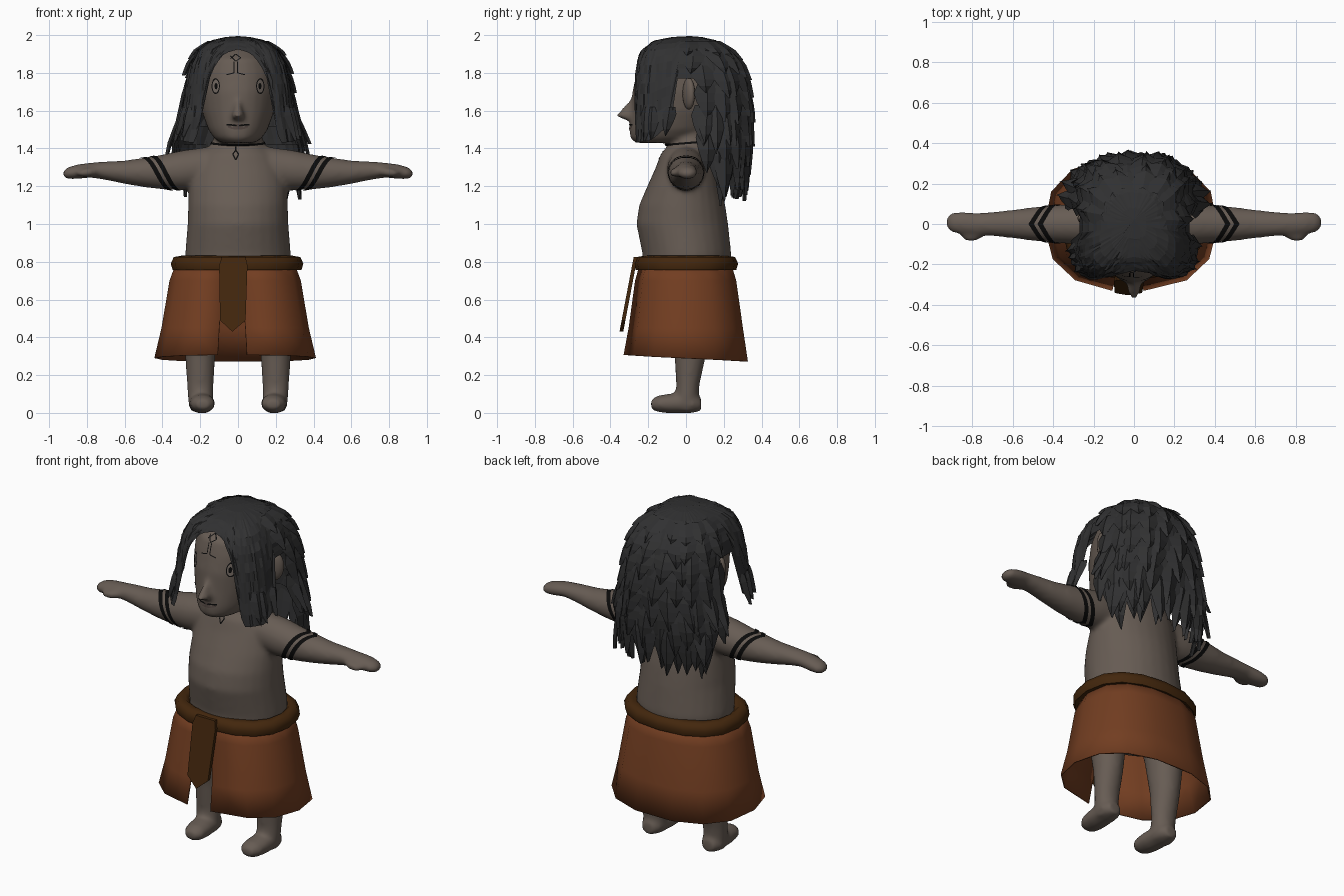
import bpy, bmesh, math, random
from math import sin, cos, pi, radians
from mathutils import Vector
from mathutils.bvhtree import BVHTree

if "Cube" in bpy.data.objects:
    bpy.data.objects.remove(bpy.data.objects["Cube"])

random.seed(4)


def mat(name, c):
    m = bpy.data.materials.new(name)
    m.diffuse_color = (*c, 1)
    m.use_nodes = True
    m.node_tree.nodes["Principled BSDF"].inputs["Base Color"].default_value = m.diffuse_color
    return m


SKIN = mat("skin", (0.135, 0.107, 0.088))
HAIR = mat("hair", (0.030, 0.030, 0.031))
CLOTH = mat("rust_cloth", (0.168, 0.047, 0.015))
BELT = mat("brown_leather", (0.056, 0.020, 0.004))
INK = mat("black_ink", (0.003, 0.003, 0.003))
EYE = mat("eye_grey", (0.17, 0.14, 0.12))
LIP = mat("lip", (0.075, 0.055, 0.047))


def finish(name, bm, m, smooth=None, fix=True):
    if fix:
        bmesh.ops.recalc_face_normals(bm, faces=bm.faces)
    me = bpy.data.meshes.new(name)
    bm.to_mesh(me)
    bm.free()
    me.materials.append(m)
    o = bpy.data.objects.new(name, me)
    bpy.context.collection.objects.link(o)
    if smooth:
        bpy.ops.object.select_all(action='DESELECT')
        o.select_set(True)
        bpy.context.view_layer.objects.active = o
        bpy.ops.object.shade_smooth_by_angle(angle=radians(smooth))
    return o


def lerp(table, v):
    """Interpolate the rows of a table sorted by its first column."""
    if v <= table[0][0]:
        return table[0][1:]
    for p, q in zip(table, table[1:]):
        if v <= q[0]:
            t = (v - p[0]) / (q[0] - p[0])
            return [a + (b - a) * t for a, b in zip(p[1:], q[1:])]
    return table[-1][1:]


def loft(bm, rows, axis, side=1, n=28):
    """Capped tube of ellipses. rows: position, centre 1, centre 2, radius 1, radius 2."""
    rings = []
    for p, c1, c2, r1, r2 in rows:
        ring = []
        for i in range(n):
            a = 2 * pi * i / n
            u, v = c1 + r1 * cos(a), c2 + r2 * sin(a)
            co = {'x': (p, u, v), 'y': (u, p, v), 'z': (u, v, p)}[axis]
            ring.append(bm.verts.new((co[0] * side, co[1], co[2])))
        rings.append(ring)
    for r, s in zip(rings, rings[1:]):
        for i in range(n):
            bm.faces.new((r[i], r[(i + 1) % n], s[(i + 1) % n], s[i]))
    bm.faces.new(rings[0])
    bm.faces.new(rings[-1])


# Body: torso, head, nose, limbs fused into one smooth skin
bm = bmesh.new()
loft(bm, [(.6, 0, 0, .27, .22), (.84, 0, .005, .28, .235), (1, 0, -.02, .267, .243),
          (1.1, 0, -.02, .264, .228), (1.2, 0, -.01, .26, .195), (1.3, 0, .005, .24, .165),
          (1.37, 0, .01, .2, .145), (1.41, 0, .02, .15, .12), (1.46, 0, .03, .127, .105),
          (1.56, 0, .03, .12, .1)], 'z')
loft(bm, [(1.43, 0, -.12, .09, .15), (1.455, 0, -.105, .127, .192), (1.5, 0, -.07, .158, .23),
          (1.6, 0, -.03, .193, .26), (1.7, 0, -.005, .213, .28), (1.8, 0, 0, .215, .262),
          (1.87, 0, 0, .19, .24), (1.92, 0, .02, .14, .18), (1.95, 0, .05, .08, .1)], 'z')
loft(bm, [(1.55, 0, -.27, .036, .05), (1.572, 0, -.3, .036, .075), (1.61, 0, -.28, .024, .06),
          (1.66, 0, -.26, .014, .035)], 'z')
for s in (1, -1):
    loft(bm, [(.15, 0, 1.30, .1, .11), (.3, 0, 1.284, .1, .105), (.4, 0, 1.275, .092, .092),
              (.5, 0, 1.273, .083, .078), (.6, 0, 1.274, .07, .062), (.7, 0, 1.282, .06, .049),
              (.78, 0, 1.285, .054, .04), (.85, .005, 1.277, .056, .039),
              (.905, .008, 1.268, .048, .031), (.925, .008, 1.266, .028, .016)], 'x', s)
    loft(bm, [(.73, -.035, 1.28, .02, .02), (.78, -.055, 1.275, .03, .024),
              (.82, -.062, 1.27, .026, .022), (.85, -.06, 1.268, .014, .012)], 'x', s)
    loft(bm, [(.01, .198, .005, .055, .05), (.08, .198, .005, .068, .062), (.15, .2, .01, .07, .062),
              (.3, .2, .022, .08, .083), (.5, .2, .015, .1, .11), (.75, .18, 0, .12, .14)], 'z', s)
    loft(bm, [(.08, .198, .045, .04, .036), (.04, .197, .05, .065, .05), (-.08, .19, .05, .069, .053),
              (-.15, .186, .048, .062, .044), (-.185, .185, .045, .036, .025)], 'y', s)
body = finish("body", bm, SKIN)
r = body.modifiers.new("fuse", 'REMESH')
r.mode, r.voxel_size, r.use_smooth_shade = 'VOXEL', .013, True
sm = body.modifiers.new("relax", 'SMOOTH')
sm.factor, sm.iterations = .5, 9
dg = bpy.context.evaluated_depsgraph_get()
skin = BVHTree.FromObject(body, dg)

# Ears
for s in (1, -1):
    bm = bmesh.new()
    bmesh.ops.create_uvsphere(bm, u_segments=16, v_segments=10, radius=1)
    for v in bm.verts:
        v.co = ((.23 + .05 * v.co.x) * s, .015 + .03 * v.co.y + .015 * v.co.x, 1.69 + .085 * v.co.z)
    finish("ear", bm, SKIN, 60)


def on_front(x, z, lift=.003):
    hit = skin.ray_cast(Vector((x, -1, z)), Vector((0, 1, 0)))[0]
    return (x, (hit.y if hit else -.25) - lift, z)


def drawn_line(bm, pts, w=.008, n=8):
    """Thin ribbon laid on the front of the body along x, z points."""
    for (x0, z0), (x1, z1) in zip(pts, pts[1:]):
        d = math.hypot(x1 - x0, z1 - z0)
        nx, nz = (z0 - z1) / d * w / 2, (x1 - x0) / d * w / 2
        prev = None
        for i in range(n + 1):
            x, z = x0 + (x1 - x0) * i / n, z0 + (z1 - z0) * i / n
            cur = [bm.verts.new(on_front(x + k * nx, z + k * nz)) for k in (-1, 1)]
            if prev:
                bm.faces.new((prev[0], cur[0], cur[1], prev[1]))
            prev = cur


def drawn_oval(name, m, cx, cz, rx, rz, lift):
    bm = bmesh.new()
    c = bm.verts.new(on_front(cx, cz, lift))
    ring = [bm.verts.new(on_front(cx + rx * cos(i * pi / 10), cz + rz * sin(i * pi / 10), lift))
            for i in range(20)]
    for i in range(20):
        bm.faces.new((c, ring[i], ring[(i + 1) % 20]))
    finish(name, bm, m, fix=False)


# Eyes and mouth
for s in (1, -1):
    drawn_oval("eye_outline", INK, .118 * s, 1.73, .022, .042, .003)
    drawn_oval("eye_white", EYE, .118 * s, 1.73, .017, .035, .005)
    drawn_oval("pupil", INK, .116 * s, 1.73, .008, .017, .007)
drawn_oval("lips", LIP, 0, 1.515, .055, .015, .003)
bm = bmesh.new()
drawn_line(bm, [(-.06, 1.526), (0, 1.522), (.06, 1.526)], .008)
finish("mouth_line", bm, INK, fix=False)

# Forehead marking and pendant marking
bm = bmesh.new()
drawn_line(bm, [(-.04, 1.89), (-.012, 1.862), (.015, 1.88), (-.012, 1.9), (-.04, 1.875)], .005)
for s in (1, -1):
    drawn_line(bm, [(-.012 + .009 * s, 1.86), (-.012 + .009 * s, 1.8), (-.012 + .05 * s, 1.79)], .005)
finish("forehead_marking", bm, INK, fix=False)
bm = bmesh.new()
drawn_line(bm, [(-.012, 1.41), (-.012, 1.39), (.004, 1.37), (-.012, 1.34), (-.028, 1.37), (-.012, 1.39)], .007)
finish("pendant_marking", bm, INK, fix=False)


def wrapped_band(name, origin, direction, n=64):
    """Closed ribbon wrapped on the body; rays leave origin(angle, edge) along direction(angle)."""
    bm = bmesh.new()
    rows = []
    for i in range(n):
        a, d = 2 * pi * i / n, Vector(direction(2 * pi * i / n))
        row = []
        for k in (0, 1):
            o = Vector(origin(a, k))
            hit = skin.ray_cast(o, d)[0]
            row.append(bm.verts.new((hit or o + d * .1) + d * .004))
        rows.append(row)
    for p, q in zip(rows, rows[1:] + rows[:1]):
        bm.faces.new((p[0], q[0], q[1], p[1]))
    finish(name, bm, INK)


# Neck band and the pointed arm bands
wrapped_band("neck_band", lambda a, k: (0, .03, 1.425 + .012 * cos(a) + .011 * k),
             lambda a: (sin(a), cos(a), 0))
for s in (1, -1):
    for x0 in (.495, .45):
        wrapped_band("arm_band",
                     lambda a, k: (s * (x0 + .027 * k - .155 * abs(a - pi) / pi), 0, 1.275),
                     lambda a: (0, sin(a), -cos(a)))

# Hair envelope: height, half width, front depth, back depth
ENV = [(1.0, .27, .29, .27), (1.2, .31, .29, .30), (1.4, .335, .29, .33), (1.6, .295, .285, .335),
       (1.75, .275, .28, .32), (1.85, .25, .265, .29), (1.92, .215, .235, .24),
       (1.97, .15, .17, .17), (1.99, .06, .07, .08)]
HEM = [(0, 1.925), (9, 1.89), (18, 1.81), (22, 1.74), (26, 1.52), (30, 1.43), (62, 1.44), (72, 1.47),
       (86, 1.53), (88, 1.77), (96, 1.77), (98, 1.5), (115, 1.38), (180, 1.27)]


def hair_point(deg, z, off=0):
    rx, yf, yb = lerp(ENV, z)
    s, c = sin(radians(deg)), cos(radians(deg))
    e = .55 if c > 0 else .75
    x = (rx + off) * math.copysign(abs(s) ** e, s)
    y = (-(yf + off) if c > 0 else yb + off) * abs(c) ** e
    return Vector((x, y, z))


# Hair cap with a parted front, faceted
bm = bmesh.new()
cols = []
for deg in range(-180, 180, 4):
    hem = lerp(HEM, abs(deg))[0]
    cols.append([bm.verts.new(hair_point(deg, 1.99 + (hem - 1.99) * (j / 12) ** 1.5,
                                         random.uniform(-.004, .006))) for j in range(13)])
top = bm.verts.new((0, .02, 1.995))
for p, q in zip(cols, cols[1:] + cols[:1]):
    bm.faces.new((top, p[0], q[0]))
    for j in range(12):
        bm.faces.new((p[j], q[j], q[j + 1], p[j + 1]))
finish("hair_cap", bm, HAIR)

# Layered pointed locks: start height, length, half width, first angle, last angle, step, flare
bm = bmesh.new()
ROWS = [(1.97, .09, .06, 96, 264, 24, .025), (1.92, .14, .065, 98, 262, 20, .03),
        (1.84, .17, .07, 100, 260, 18, .03), (1.74, .2, .07, 102, 258, 17, .03),
        (1.63, .22, .07, 102, 258, 16, .03), (1.52, .24, .065, 104, 256, 15, .03),
        (1.42, .26, .06, 116, 244, 13, .03), (1.40, .28, .055, 122, 238, 16, .0),
        (1.62, .23, .05, 100, 116, 15, .06), (1.62, .23, .05, 244, 260, 15, .06),
        (1.62, .17, .04, 52, 82, 14, .015), (1.62, .17, .04, 278, 308, 14, .015),
        (1.4, .3, .06, 122, 123, 9, .07), (1.42, .2, .06, 236, 237, 9, .07)]
for z0, length, w, a0, a1, step, flare in ROWS:
    for a in range(a0, a1 + 1, step):
        deg = a + random.uniform(-4, 4)
        ln, drift = length * random.uniform(.85, 1.15), random.uniform(-4, 4)
        rows = []
        for j, k in enumerate((.7, 1, .8, .45, .02)):
            t = j / 4
            z = z0 - ln * t
            c = hair_point(deg + drift * t, z, .004 + flare * t)
            tan = hair_point(deg + 1, z) - hair_point(deg - 1, z)
            tan.normalize()
            out = Vector((tan.y, -tan.x, 0))
            if out.dot(Vector((c.x, c.y, 0))) < 0:
                out = -out
            rows.append([bm.verts.new(p) for p in (c - tan * w * k - out * .014, c + out * .01 * k,
                                                   c + tan * w * k - out * .014, c - out * .02)])
        for p, q in zip(rows, rows[1:]):
            for i in range(4):
                bm.faces.new((p[i], p[(i + 1) % 4], q[(i + 1) % 4], q[i]))
finish("hair_locks", bm, HAIR)

# Wrap skirt: flared open shell with a slit in front
bm = bmesh.new()
cols = []
N = 13
for i in range(N + 1):
    col = []
    for z, rx, ry, slit in ((.79, .315, .245, .03), (.7, .348, .272, .05), (.45, .39, .308, .07), (.29, .428, .335, .078)):
        g = slit / rx
        a = g + (2 * pi - 2 * g) * i / N
        dz = .018 * cos(a) if z < .4 else 0
        col.append(bm.verts.new((-.015 + rx * math.copysign(abs(sin(a)) ** .85, sin(a)) if 0 < i < N
                                 else -.03 + slit * (1 if i == 0 else -1),
                                 -ry * math.copysign(abs(cos(a)) ** .85, cos(a)), z + dz)))
    cols.append(col)
for p, q in zip(cols, cols[1:]):
    for j in range(3):
        bm.faces.new((p[j], q[j], q[j + 1], p[j + 1]))
skirt = finish("skirt", bm, CLOTH, 35)
skirt.modifiers.new("thickness", 'SOLIDIFY').thickness = .008

# Belt ring
bm = bmesh.new()
N = 16
rings = []
for i in range(N):
    a = 2 * pi * i / N
    rings.append([bm.verts.new((-.005 + (.305 + d) * math.copysign(abs(sin(a)) ** .85, sin(a)),
                                -(.23 + d) * math.copysign(abs(cos(a)) ** .85, cos(a)), z))
                  for d, z in ((-.03, .77), (.036, .757), (.046, .79), (.03, .825), (-.01, .832), (-.035, .81))])
for p, q in zip(rings, rings[1:] + rings[:1]):
    for j in range(6):
        bm.faces.new((p[j], q[j], q[(j + 1) % 6], p[(j + 1) % 6]))
finish("belt", bm, BELT, 60)

# Hanging belt end
bm = bmesh.new()
outline = [(-.085, .825), (.04, .825), (.05, .78), (.04, .49), (-.03, .43), (-.095, .49), (-.1, .78)]
front = [bm.verts.new((x, -.278 - .19 * (.82 - z), z)) for x, z in outline]
back = [bm.verts.new((v.co.x, v.co.y + .02, v.co.z)) for v in front]
bm.faces.new(front)
bm.faces.new(back[::-1])
for i in range(7):
    bm.faces.new((front[i], front[(i + 1) % 7], back[(i + 1) % 7], back[i]))
finish("belt_end", bm, BELT)
